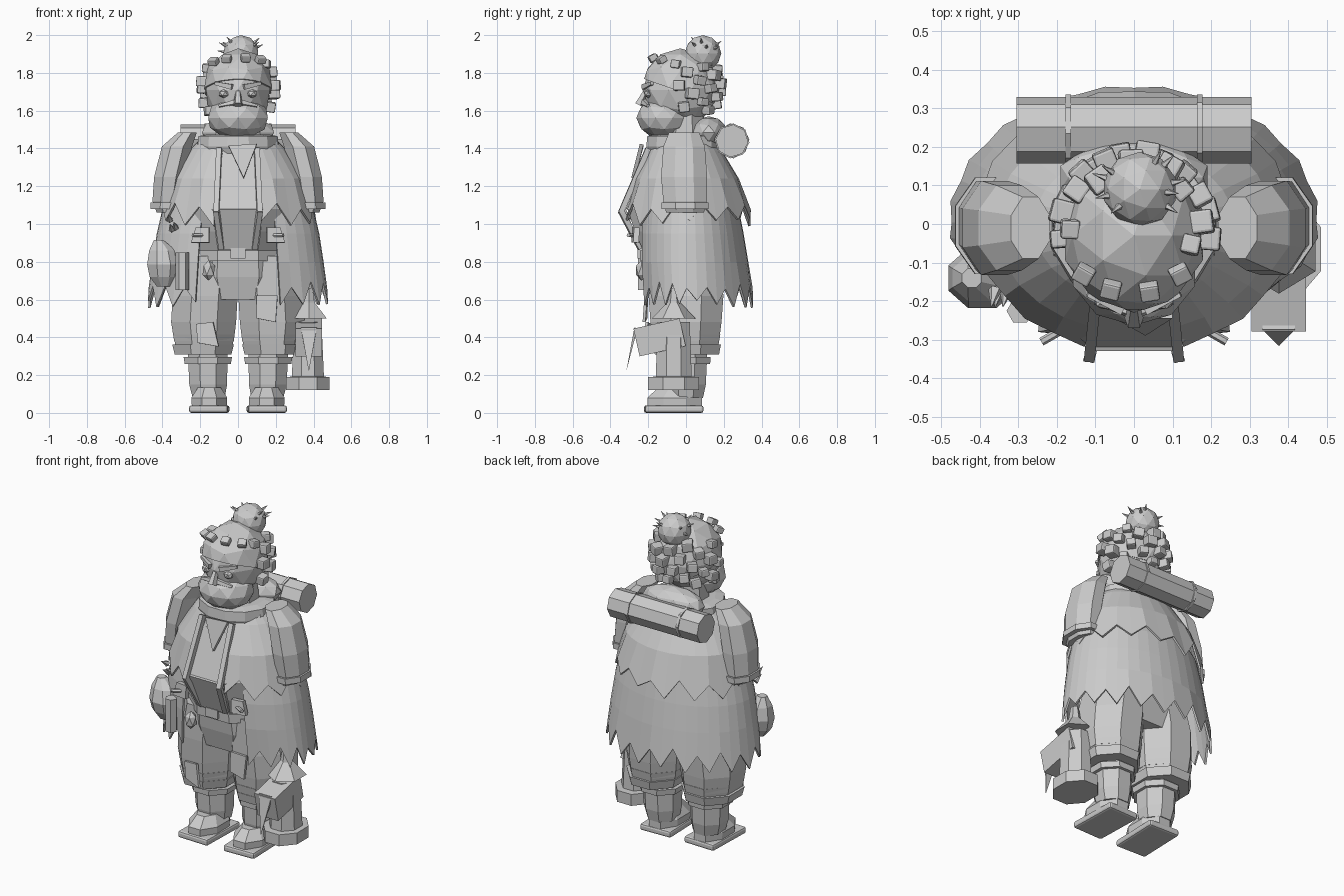
import bpy, bmesh, math, random
from mathutils import Vector, Matrix, Euler

random.seed(4)
GREY = bpy.data.materials.new("stone grey")
GREY.diffuse_color = (0.6, 0.6, 0.6, 1)


def make(name, bm):
    bmesh.ops.recalc_face_normals(bm, faces=bm.faces)
    me = bpy.data.meshes.new(name)
    bm.to_mesh(me)
    bm.free()
    me.materials.append(GREY)
    ob = bpy.data.objects.new(name, me)
    bpy.context.collection.objects.link(ob)
    return ob


def trs(c, s, r=(0, 0, 0)):
    return Matrix.LocRotScale(Vector(c), Euler(r), Vector(s))


def box(name, c, s, r=(0, 0, 0), bevel=0):
    bm = bmesh.new()
    bmesh.ops.create_cube(bm, size=1, matrix=trs(c, s, r))
    if bevel:
        bmesh.ops.bevel(bm, geom=bm.edges[:], offset=bevel, segments=2, affect='EDGES', profile=0.5)
    return make(name, bm)


def ball(name, c, s, sub=2):
    bm = bmesh.new()
    bmesh.ops.create_icosphere(bm, subdivisions=sub, radius=1, matrix=trs(c, s))
    return make(name, bm)


def bar(name, p, q, r1, r2, n=8, flat=1.0, turn=0.0):
    """Tapered rod from p to q; flat squashes its depth, turn spins it on its axis."""
    p, q = Vector(p), Vector(q)
    m = Matrix.LocRotScale((p + q) / 2, (q - p).to_track_quat('Z', 'Y'), Vector((1, flat, 1)))
    bm = bmesh.new()
    bmesh.ops.create_cone(bm, cap_ends=True, segments=n, radius1=r1, radius2=r2,
                          depth=(q - p).length, matrix=m @ Matrix.Rotation(math.pi / n + turn, 4, 'Z'))
    return make(name, bm)


def loft(name, rings, n=8):
    """Rings are (cx, cy, z, half width, half depth)."""
    bm, rows, k = bmesh.new(), [], 1 / math.cos(math.pi / n)
    for cx, cy, z, hx, hy in rings:
        a = [2 * math.pi * (i + 0.5) / n for i in range(n)]
        rows.append([bm.verts.new((cx + hx * k * math.cos(t), cy + hy * k * math.sin(t), z)) for t in a])
    for lo, hi in zip(rows, rows[1:]):
        for i in range(n):
            bm.faces.new((lo[i], lo[(i + 1) % n], hi[(i + 1) % n], hi[i]))
    bm.faces.new(rows[0])
    bm.faces.new(rows[-1])
    return make(name, bm)


def plate(name, pts, thick):
    """Flat polygon of 3D points given some thickness."""
    bm = bmesh.new()
    bm.faces.new([bm.verts.new(p) for p in pts])
    ob = make(name, bm)
    ob.modifiers.new("thickness", 'SOLIDIFY').thickness = thick
    return ob


def cape(name, rings, limit, n, tooth):
    """Shell open at the front with a ragged hem; rings are (z, rx, front, back)."""
    bm, rows = bmesh.new(), []
    for j, (z, rx, yf, yb) in enumerate(rings):
        row = []
        for i in range(n + 1):
            t = math.radians(limit) * (2 * i / n - 1)
            dz, k = 0, 1
            if j == len(rings) - 1:
                dz = tooth * (0.5 if i % 2 else -0.5) + random.uniform(-0.02, 0.02)
                k = 0.98 if i % 2 else 1.0
            c = math.cos(t)
            row.append(bm.verts.new((rx * k * math.sin(t), c * k * (yb if c > 0 else yf), z + dz)))
        rows.append(row)
    for a, b in zip(rows, rows[1:]):
        for i in range(n):
            bm.faces.new((a[i], a[i + 1], b[i + 1], b[i]))
    ob = make(name, bm)
    ob.modifiers.new("thickness", 'SOLIDIFY').thickness = 0.012
    return ob


# Head, cap, neck and beard
ball("head", (0, -0.03, 1.71), (0.178, 0.2, 0.2))
bm = bmesh.new()
bmesh.ops.create_icosphere(bm, subdivisions=2, radius=1, matrix=trs((0, -0.03, 1.72), (0.188, 0.208, 0.21)))
bmesh.ops.bisect_plane(bm, geom=bm.verts[:] + bm.edges[:] + bm.faces[:], plane_co=(0, -0.2, 1.76),
                       plane_no=(0, 0.35, 1), clear_inner=True)
bmesh.ops.holes_fill(bm, edges=[e for e in bm.edges if e.is_boundary])
make("skull_cap", bm)
loft("neck", [(0, -0.01, 1.45, 0.12, 0.11), (0, -0.01, 1.58, 0.11, 0.1)])
ball("beard", (0, -0.115, 1.562), (0.166, 0.148, 0.115))
bar("nose", (0, -0.205, 1.72), (0, -0.25, 1.63), 0.012, 0.026, 5)
for s in (-1, 1):
    bar("brow", (s * 0.03, -0.222, 1.725), (s * 0.12, -0.18, 1.745), 0.02, 0.012, 4)
    ball("eye", (s * 0.075, -0.2, 1.69), (0.03, 0.024, 0.024), 1)
    bar("moustache", (0, -0.225, 1.645), (s * 0.1, -0.2, 1.625), 0.022, 0.01, 5)

# Hair curls over the sides and back
N = 74
for i in range(N):
    h = 1 - 2 * (i + 0.5) / N
    a = i * 2.39996
    d = Vector((math.sqrt(1 - h * h) * math.cos(a), math.sqrt(1 - h * h) * math.sin(a), h))
    if -0.62 < h < 0.74 and d.y > -0.2:
        w = random.uniform(0.046, 0.064)
        box("curl", (d.x * 0.195, -0.02 + d.y * 0.205, 1.72 + d.z * 0.2), (w, w, w * 0.9),
            (random.uniform(-.15, .15), random.uniform(-.15, .15), a), 0.007)
for x, y, z in ((-0.13, -0.13, 1.86), (-0.06, -0.17, 1.875), (0.04, -0.175, 1.88), (0.12, -0.13, 1.87)):
    box("fringe_curl", (x, y, z), (0.05, 0.045, 0.035), (0.5, 0, x * 4), 0.006)

# Hair bun with spikes
bun = Vector((0.015, 0.09, 1.903))
ball("hair_bun", bun, (0.097,) * 3)
for x, y, z in ((-1, -.2, .5), (-.8, .5, .5), (-.6, -.5, .7), (1, .2, .4), (.8, -.5, .5),
                (.7, .7, .3), (.5, .9, .6), (.9, -.1, .75), (-.9, .3, .1)):
    d = Vector((x, y, z)).normalized()
    bar("bun_spike", bun + d * 0.085, bun + d * 0.13, 0.011, 0.001, 5)

# Collar, hood and bedroll
loft("collar", [(0, -0.01, 1.36, 0.2, 0.18), (0, -0.01, 1.41, 0.215, 0.2),
                (0, -0.01, 1.465, 0.21, 0.195), (0, -0.01, 1.475, 0.16, 0.15)], 12)
ball("folded_hood", (0, 0.12, 1.485), (0.2, 0.1, 0.085))
plate("neckerchief", [(-0.05, -0.225, 1.41), (0.1, -0.225, 1.42), (0.03, -0.27, 1.24)], 0.02)
bar("bedroll", (-0.305, 0.243, 1.44), (0.305, 0.243, 1.44), 0.087, 0.087, turn=0.3)
for s in (-1, 1):
    bar("bedroll_strap", (s * 0.163, 0.243, 1.44), (s * 0.178, 0.243, 1.44), 0.093, 0.093, turn=0.3)

# Torso and hips with bib, belt and buckle
loft("torso", [(0, -0.01, 0.6, 0.22, 0.17), (0, -0.01, 0.72, 0.27, 0.2), (0, -0.02, 0.86, 0.255, 0.208),
               (0, -0.035, 0.96, 0.29, 0.235), (0, -0.045, 1.08, 0.3, 0.265),
               (0, -0.02, 1.36, 0.22, 0.18), (0, -0.01, 1.46, 0.2, 0.15)])
plate("bib", [(-0.1, -0.212, 1.34), (0.1, -0.212, 1.34), (0.115, -0.318, 1.08), (-0.115, -0.318, 1.08)], 0.015)
plate("bib_lower", [(-0.115, -0.318, 1.08), (0.115, -0.318, 1.08), (0.09, -0.24, 0.87), (-0.09, -0.24, 0.87)], 0.012)
loft("belt", [(0, -0.02, 0.805, 0.26, 0.222), (0, -0.02, 0.86, 0.26, 0.224)])
box("buckle", (0, -0.245, 0.845), (0.08, 0.025, 0.055))
ball("belt_charm", (-0.155, -0.235, 0.755), (0.037, 0.035, 0.055), 1)
bar("belt_flask", (-0.295, -0.225, 0.65), (-0.295, -0.225, 0.85), 0.035, 0.035, 6)

# Cape layers
cape("lower_cape", [(1.36, 0.22, 0.17, 0.16), (1.1, 0.395, 0.25, 0.275), (0.95, 0.43, 0.265, 0.305),
                    (0.8, 0.453, 0.265, 0.33), (0.625, 0.482, 0.25, 0.36)], 152, 34, 0.1)
cape("upper_cape", [(1.46, 0.19, 0.16, 0.13), (1.39, 0.26, 0.2, 0.19), (1.24, 0.36, 0.28, 0.28),
                    (1.05, 0.415, 0.335, 0.35)], 162, 26, 0.09)

for s in (-1, 1):
    # Suspenders and hip pockets
    bar("suspender_upper", (s * 0.1, -0.2, 1.4), (s * 0.115, -0.345, 1.06), 0.02, 0.02, 4)
    bar("suspender_lower", (s * 0.115, -0.345, 1.07), (s * 0.085, -0.24, 0.87), 0.02, 0.02, 4)
    plate("hip_pocket", [(s * 0.15, -0.255, 0.98), (s * 0.22, -0.245, 0.98),
                         (s * 0.245, -0.25, 0.9), (s * 0.15, -0.26, 0.9)], 0.03)
    bar("pocket_toggle", (s * 0.17, -0.265, 0.94), (s * 0.24, -0.305, 0.94), 0.011, 0.011, 6)

    # Sleeves with bands, tucked into the lower cape
    loft("sleeve", [(s * 0.37, -0.005, 1.06, 0.06, 0.1), (s * 0.378, -0.005, 1.12, 0.075, 0.115),
                    (s * 0.362, -0.01, 1.25, 0.082, 0.122), (s * 0.323, -0.01, 1.41, 0.08, 0.11),
                    (s * 0.268, -0.01, 1.485, 0.05, 0.08)])
    loft("sleeve_band", [(s * 0.376, -0.005, 1.08, 0.088, 0.125), (s * 0.374, -0.005, 1.115, 0.088, 0.125)])

    # Baggy trouser legs and turned cuffs
    loft("trouser_leg", [(s * 0.18, 0, 0.38, 0.158, 0.175), (s * 0.182, 0, 0.48, 0.172, 0.188),
                         (s * 0.174, 0, 0.62, 0.172, 0.198), (s * 0.145, -0.01, 0.83, 0.145, 0.19)])
    loft("cuff_upper", [(s * 0.18, 0, 0.36, 0.152, 0.172), (s * 0.18, 0, 0.415, 0.163, 0.182)])
    loft("cuff_lower", [(s * 0.185, 0.005, 0.31, 0.15, 0.17), (s * 0.185, 0.005, 0.362, 0.163, 0.18)])

    # Boots
    loft("boot_shaft", [(s * 0.155, 0, 0.08, 0.085, 0.09), (s * 0.158, 0, 0.15, 0.1, 0.105),
                        (s * 0.16, 0, 0.32, 0.105, 0.113)])
    loft("boot_top_band", [(s * 0.16, 0, 0.26, 0.122, 0.128), (s * 0.16, 0, 0.295, 0.128, 0.13)])
    loft("boot_foot", [(s * 0.152, -0.06, 0.03, 0.092, 0.145), (s * 0.152, -0.06, 0.08, 0.095, 0.145),
                       (s * 0.152, -0.045, 0.135, 0.06, 0.1)])
    box("boot_sole", (s * 0.152, -0.065, 0.02), (0.205, 0.31, 0.04), (0, 0, s * 0.03), 0.012)

# Patches on the trousers
plate("left_patch", [(-0.22, -0.185, 0.47), (-0.13, -0.2, 0.48), (-0.1, -0.22, 0.35), (-0.21, -0.19, 0.37)], 0.015)
plate("right_patch", [(0.1, -0.2, 0.62), (0.21, -0.205, 0.62), (0.2, -0.215, 0.48), (0.1, -0.205, 0.5)], 0.015)

# Side pouch and small thorns
loft("side_pouch", [(-0.39, -0.14, 0.67, 0.04, 0.03), (-0.393, -0.14, 0.72, 0.075, 0.06),
                    (-0.393, -0.14, 0.785, 0.088, 0.078), (-0.4, -0.14, 0.86, 0.07, 0.06),
                    (-0.42, -0.14, 0.915, 0.025, 0.025)])
for x, z in ((-0.36, 1.02), (-0.33, 0.98), (-0.35, 0.97)):
    bar("thorn", (x, -0.17, z), (x - 0.01, -0.215, z + 0.03), 0.018, 0.001, 5)

# Lantern with roof, side case and pendant spike
loft("lantern", [(0.37, -0.065, 0.12, 0.115, 0.135), (0.37, -0.065, 0.19, 0.115, 0.135),
                 (0.37, -0.065, 0.192, 0.085, 0.095), (0.37, -0.065, 0.48, 0.072, 0.085)])
loft("lantern_roof", [(0.375, -0.065, 0.5, 0.095, 0.1), (0.375, -0.065, 0.585, 0.03, 0.03),
                      (0.375, -0.065, 0.66, 0.02, 0.02)], 6)
box("lantern_case", (0.375, -0.14, 0.4), (0.14, 0.25, 0.15), (0.22, 0, 0))
bar("pendant_spike", (0.375, -0.265, 0.45), (0.375, -0.315, 0.225), 0.06, 0.002, 4, 0.2)
